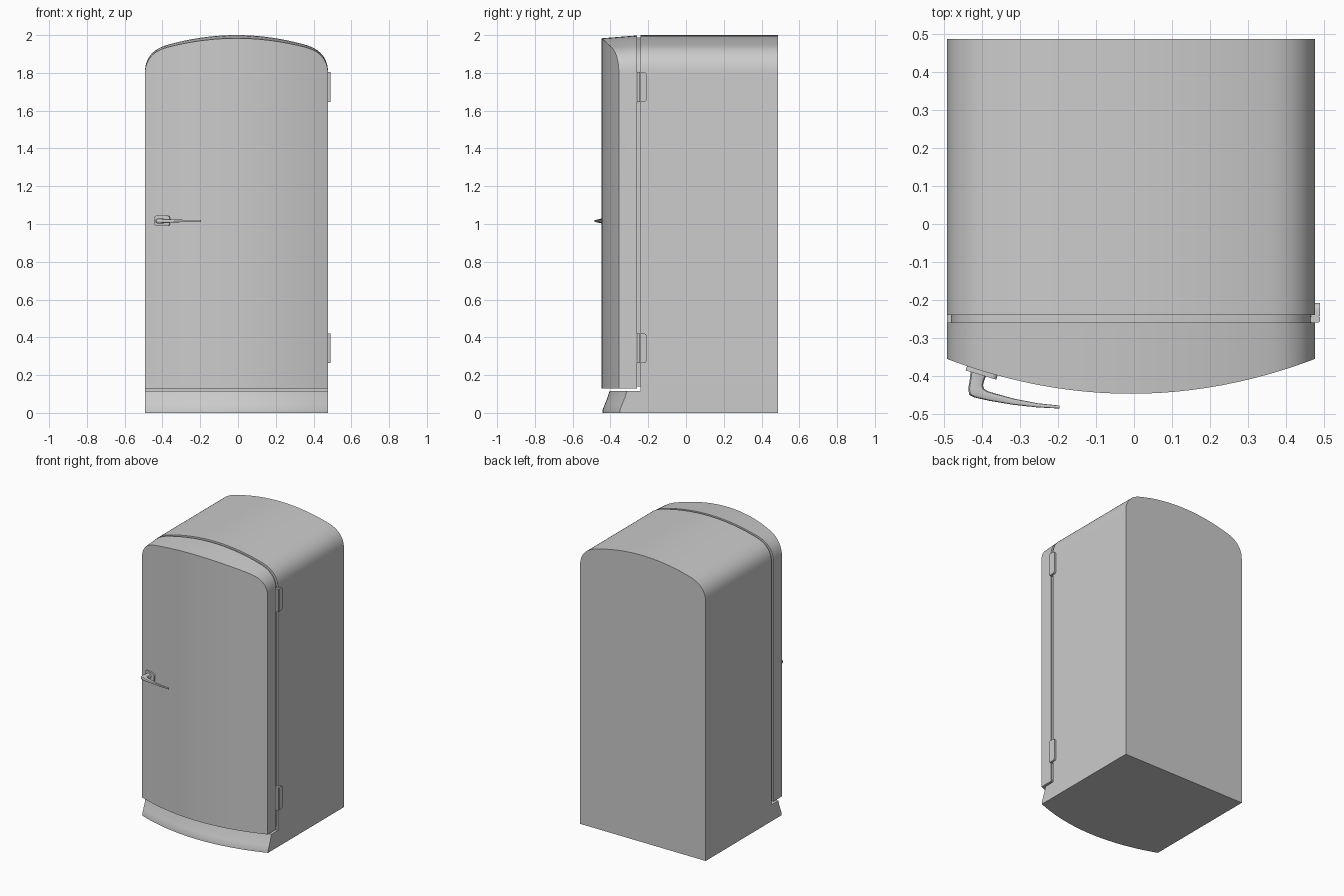
import bpy, bmesh, math
from mathutils import Matrix, Vector

if "Cube" in bpy.data.objects:
    bpy.data.objects.remove(bpy.data.objects["Cube"])

enamel = bpy.data.materials.new("light grey enamel")
enamel.use_nodes = True
GREY = (0.6, 0.6, 0.6, 1)
enamel.diffuse_color = GREY
enamel.node_tree.nodes["Principled BSDF"].inputs["Base Color"].default_value = GREY

CX = -0.008      # middle of the cabinet
HALF = 0.485     # half of its width


def finish(name, bm, angle=30):
    bmesh.ops.recalc_face_normals(bm, faces=bm.faces[:])
    mesh = bpy.data.meshes.new(name)
    bm.to_mesh(mesh)
    bm.free()
    mesh.materials.append(enamel)
    obj = bpy.data.objects.new(name, mesh)
    bpy.context.collection.objects.link(obj)
    bpy.ops.object.select_all(action="DESELECT")
    obj.select_set(True)
    bpy.context.view_layer.objects.active = obj
    bpy.ops.object.shade_smooth_by_angle(angle=math.radians(angle))
    return obj


def loft(name, rings):
    """Skin closed rings one after another and cap both ends."""
    bm = bmesh.new()
    loops = [[bm.verts.new(p) for p in ring] for ring in rings]
    n = len(loops[0])
    for a, b in zip(loops, loops[1:]):
        for i in range(n):
            j = (i + 1) % n
            bm.faces.new((a[i], a[j], b[j], b[i]))
    bm.faces.new(loops[0])
    bm.faces.new(loops[-1])
    return finish(name, bm)


def arch_half():
    """Right half of the domed top: shallow arch, then a rounded shoulder."""
    pts = [(x, 2 - 0.05 * (x / 0.36) ** 2) for x in [0.04 * i for i in range(9)]]
    a, c, b = Vector((0.36, 1.95)), Vector((HALF, 1.917)), Vector((HALF, 1.8))
    for i in range(13):
        t = i / 12
        pts.append(tuple(a * (1 - t) ** 2 + c * 2 * t * (1 - t) + b * t * t))
    return pts


half = arch_half()
ARCH = [(-x, z) for x, z in reversed(half[1:])] + half


def bow(x):
    """Curved front of the door."""
    return -0.447 + 0.092 * (x / HALF) ** 2


def box_ring(x, back, front, low, top_back, top_front):
    return [(x + CX, back, low), (x + CX, front, low),
            (x + CX, front, top_front), (x + CX, back, top_back)]


# Cabinet, recessed door seal and bowed door
loft("cabinet", [box_ring(x, 0.487, -0.24, 0, z, z) for x, z in ARCH])
loft("door_seal", [box_ring(x * 0.977, -0.235, -0.265, 0.14, z - 0.012, z - 0.012)
                   for x, z in ARCH])
loft("door", [box_ring(x, -0.26, bow(x), 0.13, z - 0.002,
                       z - 0.002 + 0.08 * (bow(x) + 0.26)) for x, z in ARCH])

# Kick plate with a sloping, slightly hollow front
KICK = [(0, 0.005), (0.018, 0.006), (0.045, 0.017), (0.08, 0.031), (0.115, 0.042)]
rings = []
for i in range(33):
    x = HALF * (i / 16 - 1)
    front = [(x + CX, bow(x) + dy, z) for z, dy in KICK]
    rings.append([(x + CX, -0.239, 0)] + front + [(x + CX, -0.239, 0.115)])
loft("kick_plate", rings)


def block(name, centre, size, bevel, edge_rule, turn=0):
    """Box with the chosen edges rounded."""
    bm = bmesh.new()
    bmesh.ops.create_cube(bm, size=1)
    bmesh.ops.scale(bm, vec=size, verts=bm.verts[:])
    edges = [e for e in bm.edges if edge_rule(e)]
    bmesh.ops.bevel(bm, geom=edges, offset=bevel, segments=4, profile=0.5, affect="EDGES")
    bm.transform(Matrix.Translation(centre) @ Matrix.Rotation(turn, 4, "Z"))
    return finish(name, bm)


def along(axis):
    def rule(e):
        d = e.verts[0].co - e.verts[1].co
        return abs(d[axis]) > 0.9 * d.length
    return rule


def rear_corners(e):
    return along(0)(e) and e.verts[0].co.y > 0


# Hinges: a leaf on the cabinet and a knuckle beside the door
for label, z in (("upper", 1.725), ("lower", 0.342)):
    block(label + "_hinge_leaf", (0.476, -0.225, z), (0.028, 0.034, 0.158), 0.016, rear_corners)
    block(label + "_hinge_knuckle", (0.477, -0.251, z), (0.026, 0.017, 0.158), 0.005, along(2))

# Latch plate lying on the door
block("latch_plate", (-0.401, -0.391, 1.017), (0.084, 0.014, 0.054), 0.012, along(1), -0.29)

# Latch lever: outer edge, inner edge and half height at each station
LEVER = [
    ((-0.430, -0.380), (-0.384, -0.390), 0.015),
    ((-0.433, -0.410), (-0.394, -0.412), 0.014),
    ((-0.437, -0.435), (-0.397, -0.425), 0.013),
    ((-0.434, -0.450), (-0.394, -0.434), 0.013),
    ((-0.420, -0.457), (-0.385, -0.440), 0.012),
    ((-0.380, -0.466), (-0.362, -0.447), 0.010),
    ((-0.320, -0.476), (-0.315, -0.460), 0.007),
    ((-0.255, -0.483), (-0.253, -0.472), 0.006),
    ((-0.196, -0.486), (-0.196, -0.478), 0.005),
]
rings = []
for outer, inner, h in LEVER:
    o, n = Vector(outer), Vector(inner)
    ring = []
    for i in range(12):
        a = math.tau * (i + 0.5) / 12
        # Squarish section between the two edges
        s = math.copysign(abs(math.cos(a)) ** 0.6, math.cos(a))
        t = math.copysign(abs(math.sin(a)) ** 0.6, math.sin(a))
        p = (o + n) / 2 + (o - n) / 2 * s
        ring.append((p.x, p.y, 1.016 + h * t))
    rings.append(ring)
loft("latch_lever", rings)
